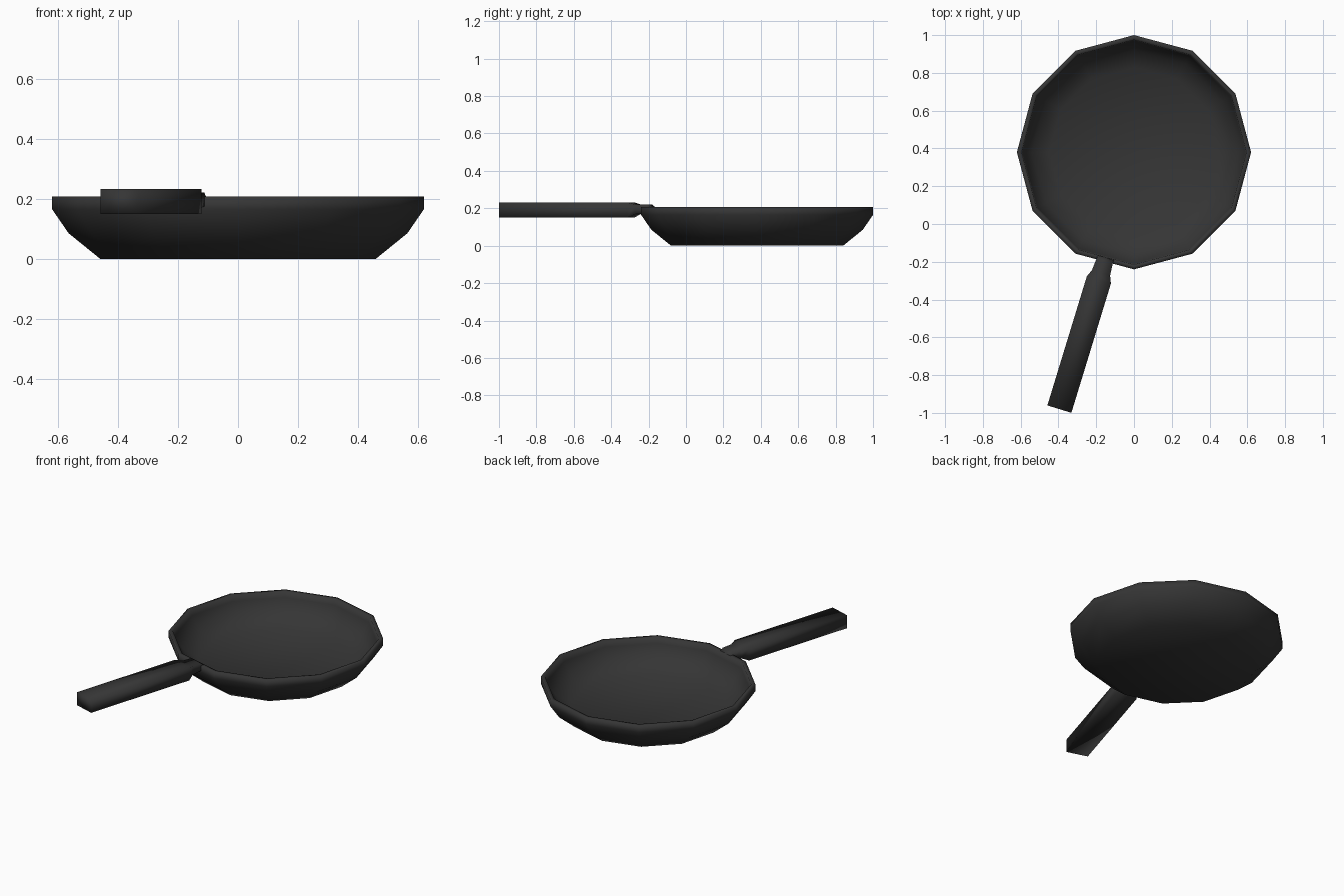
import bpy, bmesh, math
from mathutils import Vector

if "Cube" in bpy.data.objects:
    bpy.data.objects.remove(bpy.data.objects["Cube"])

iron = bpy.data.materials.new("dark iron")
iron.diffuse_color = (0.036, 0.036, 0.036, 1)
iron.use_nodes = True
iron.node_tree.nodes["Principled BSDF"].inputs["Base Color"].default_value = iron.diffuse_color


def loft(name, rings):
    """Skin a list of closed rings and cap both ends."""
    bm = bmesh.new()
    loops = [[bm.verts.new(p) for p in ring] for ring in rings]
    n = len(loops[0])
    for a, b in zip(loops, loops[1:]):
        for i in range(n):
            j = (i + 1) % n
            bm.faces.new((a[i], a[j], b[j], b[i]))
    bm.faces.new(loops[0][::-1])
    bm.faces.new(loops[-1])
    bmesh.ops.recalc_face_normals(bm, faces=bm.faces)
    for f in bm.faces:
        f.smooth = True
    me = bpy.data.meshes.new(name)
    bm.to_mesh(me)
    bm.free()
    me.materials.append(iron)
    ob = bpy.data.objects.new(name, me)
    bpy.context.collection.objects.link(ob)
    return ob


# Pan body: twelve-sided profile, outside up, over the rim, inside down
profile = [(0.46, 0.0), (0.565, 0.085), (0.62, 0.165), (0.62, 0.207),
           (0.595, 0.207), (0.59, 0.17), (0.54, 0.10), (0.45, 0.04)]
loft("pan_body", [[(r * math.cos(i * math.pi / 6), 0.38 + r * math.sin(i * math.pi / 6), z)
                   for i in range(12)] for r, z in profile])

# Handle: rectangular grip narrowing to a neck that meets the rim
start = Vector((-0.395, -0.98, 0))
along = Vector((math.sin(math.radians(17)), math.cos(math.radians(17)), 0))
side = Vector((along.y, -along.x, 0))
up = Vector((0, 0, 1))
# distance along, width, bottom z, top z
sections = [(0, 0.133, 0.15, 0.232), (0.715, 0.133, 0.15, 0.232),
            (0.755, 0.10, 0.168, 0.221), (0.82, 0.09, 0.175, 0.221),
            (0.838, 0.09, 0.175, 0.207)]
loft("handle", [[start + along * t + side * (s * w / 2) + up * z
                 for s, z in ((-1, lo), (1, lo), (1, hi), (-1, hi))]
                for t, w, lo, hi in sections])
